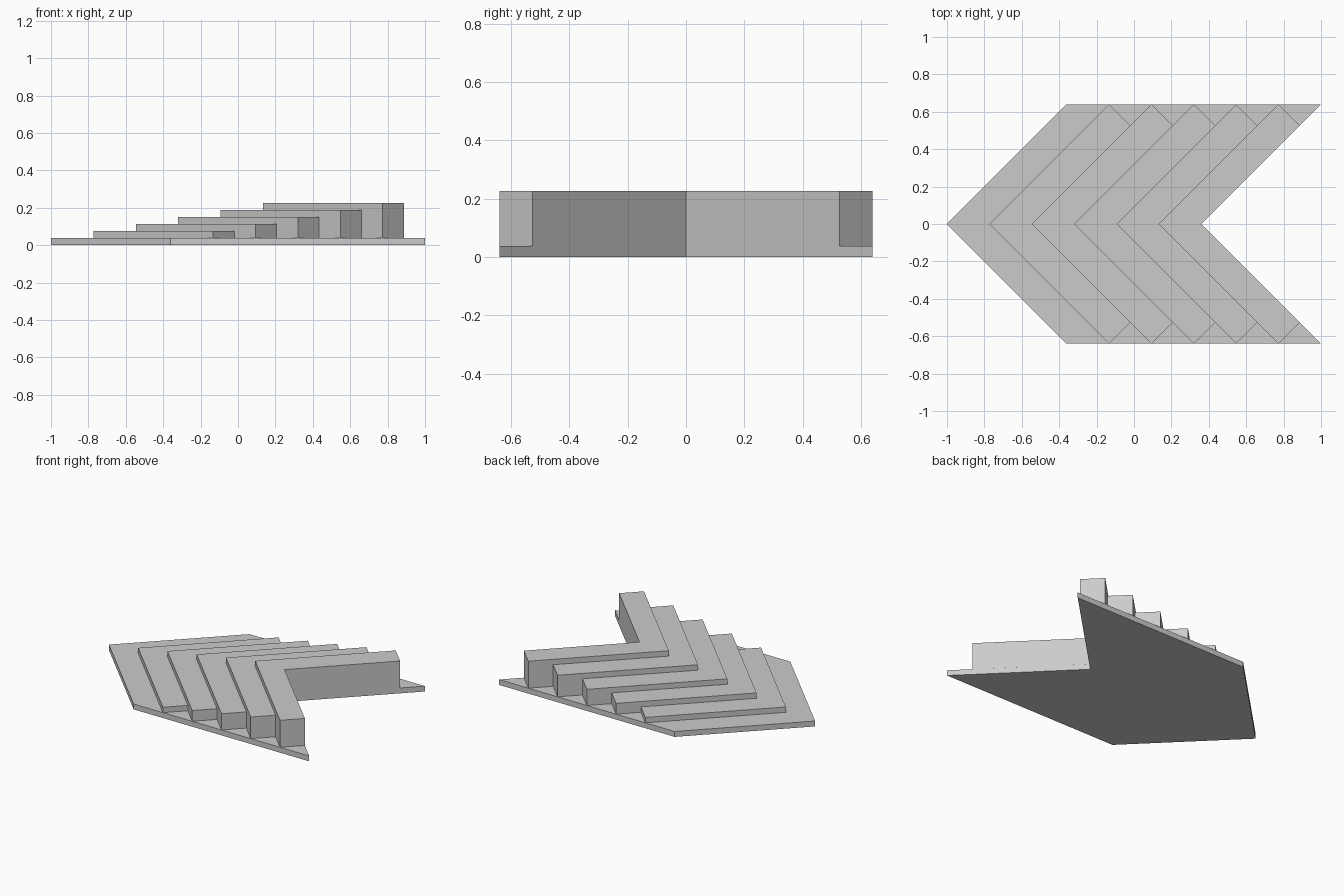
import bpy
import bmesh

cube = bpy.data.objects.get("Cube")
if cube:
    bpy.data.objects.remove(cube, do_unlink=True)

HALF = 0.64       # half width of the chevron
PITCH = 0.2267    # spacing of the steps along x
RISE = 0.0378     # height of one layer

grey = bpy.data.materials.new("plain grey")
grey.use_nodes = True
colour = (0.6, 0.6, 0.6, 1)
grey.diffuse_color = colour
grey.node_tree.nodes["Principled BSDF"].inputs["Base Color"].default_value = colour


def chevron(name, half_outline, z0, z1):
    """Extrude an outline mirrored across y = 0; first and last points lie on the axis."""
    mirrored = [(x, -y) for x, y in half_outline[-2:0:-1]]
    bm = bmesh.new()
    face = bm.faces.new([bm.verts.new((x, y, z0)) for x, y in half_outline + mirrored])
    top = bmesh.ops.extrude_face_region(bm, geom=[face])["geom"]
    verts = [g for g in top if isinstance(g, bmesh.types.BMVert)]
    bmesh.ops.translate(bm, verts=verts, vec=(0, 0, z1 - z0))
    bmesh.ops.recalc_face_normals(bm, faces=bm.faces)
    mesh = bpy.data.meshes.new(name)
    bm.to_mesh(mesh)
    bm.free()
    mesh.materials.append(grey)
    obj = bpy.data.objects.new(name, mesh)
    bpy.context.collection.objects.link(obj)


# Base plate with pointed rear corners
chevron("base_plate", [(-1, 0), (HALF - 1, HALF), (1, HALF), (1 - HALF, 0)], 0, RISE)

# Rising steps, each a V-shaped strip with square-cut ends
cut = PITCH / 2
for i in range(1, 6):
    tip = -1 + PITCH * i
    outline = [(tip, 0), (tip + HALF, HALF),
               (tip + HALF + cut, HALF - cut), (tip + PITCH, 0)]
    chevron(f"step_{i}", outline, RISE, RISE * (i + 1))
